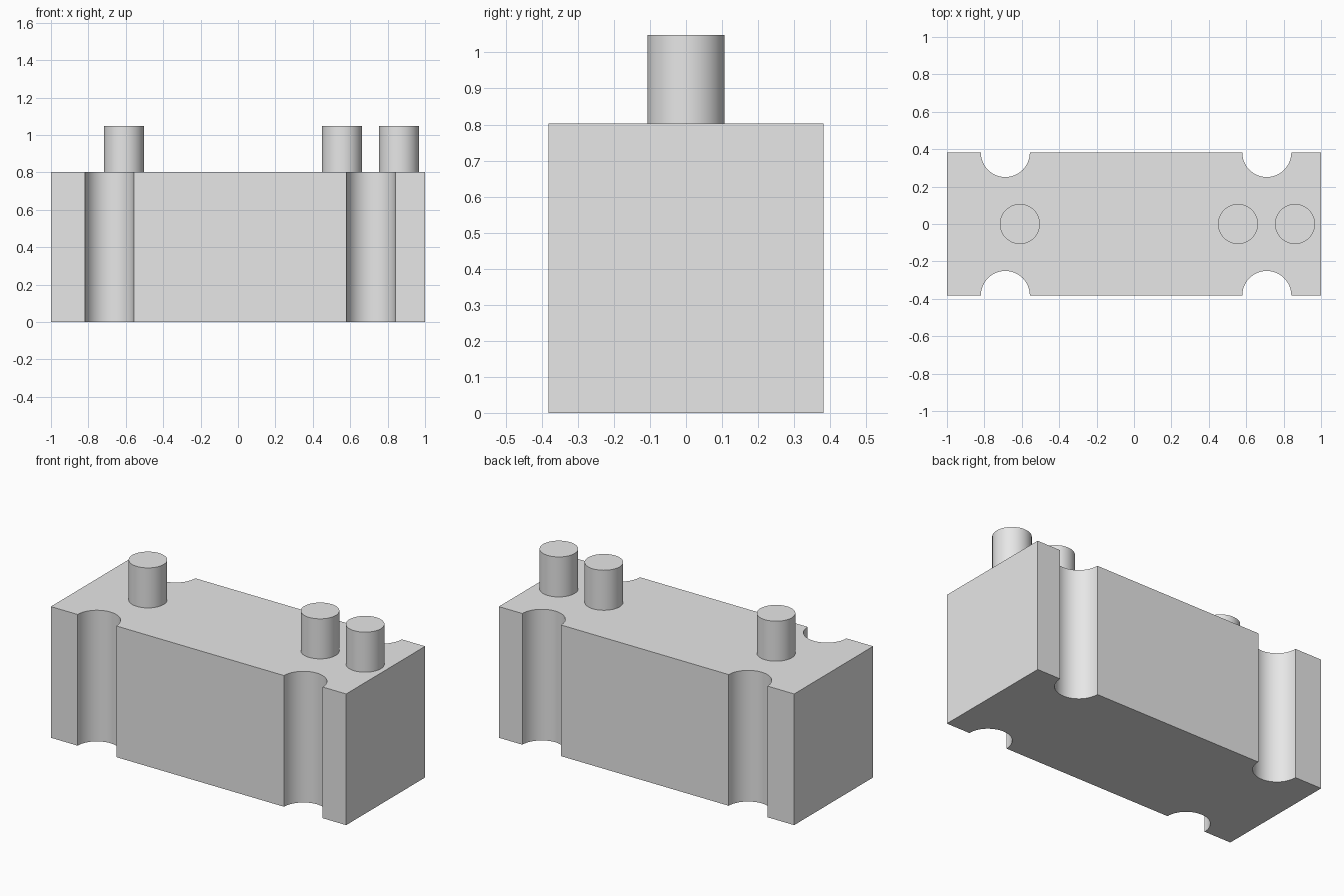
import bpy
import bmesh
import math

cube = bpy.data.objects.get("Cube")
if cube:
    bpy.data.objects.remove(cube, do_unlink=True)

HALF_DEPTH, HEIGHT, TOP = 0.382, 0.803, 1.048
NOTCH_R, PEG_R = 0.131, 0.107
NOTCHES = (-0.688, 0.71)
PEGS = {"left_outer_peg": 0.861, "left_inner_peg": 0.556, "right_peg": -0.61}
STEPS = 32

grey = bpy.data.materials.new("light grey")
grey.use_nodes = True
colour = (0.8, 0.8, 0.8, 1)
grey.diffuse_color = colour
grey.node_tree.nodes["Principled BSDF"].inputs["Base Color"].default_value = colour


def extrude_outline(name, outline, z0, z1):
    """Raise a flat outline into a solid with sharp rims."""
    bm = bmesh.new()
    face = bm.faces.new([bm.verts.new((x, y, z0)) for x, y in outline])
    raised = bmesh.ops.extrude_face_region(bm, geom=[face], use_keep_orig=True)
    verts = [g for g in raised["geom"] if isinstance(g, bmesh.types.BMVert)]
    bmesh.ops.translate(bm, verts=verts, vec=(0, 0, z1 - z0))
    bmesh.ops.recalc_face_normals(bm, faces=bm.faces)
    mesh = bpy.data.meshes.new(name)
    bm.to_mesh(mesh)
    bm.free()
    mesh.materials.append(grey)
    obj = bpy.data.objects.new(name, mesh)
    bpy.context.collection.objects.link(obj)
    bpy.ops.object.select_all(action="DESELECT")
    obj.select_set(True)
    bpy.context.view_layer.objects.active = obj
    bpy.ops.object.shade_smooth_by_angle(angle=math.radians(30))
    return obj


# Block with two half-round grooves on the front and two on the back
front = [(-1, -HALF_DEPTH)]
for cx in NOTCHES:
    for i in range(STEPS + 1):
        a = math.pi * (1 - i / STEPS)
        front.append((cx + NOTCH_R * math.cos(a), -HALF_DEPTH + NOTCH_R * math.sin(a)))
front.append((1, -HALF_DEPTH))
back = [(x, -y) for x, y in reversed(front)]
extrude_outline("block", front + back, 0, HEIGHT)

# Round pegs standing on the top
for name, cx in PEGS.items():
    angles = [2 * math.pi * i / (2 * STEPS) for i in range(2 * STEPS)]
    circle = [(cx + PEG_R * math.cos(a), PEG_R * math.sin(a)) for a in angles]
    extrude_outline(name, circle, HEIGHT, TOP)
